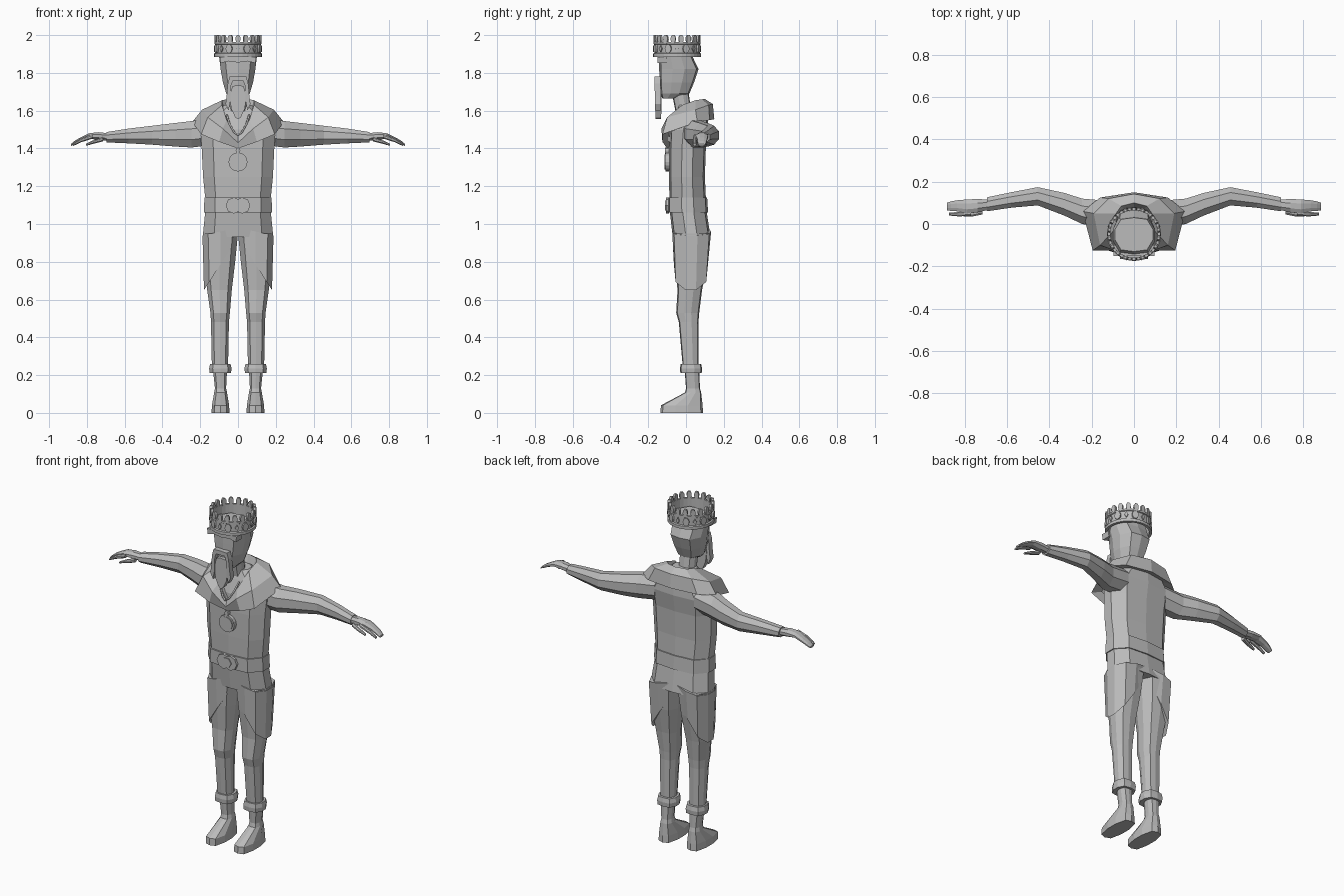
import bpy, bmesh, math
from mathutils import Matrix, Vector

grey = bpy.data.materials.new("plain_grey")
grey.diffuse_color = (0.5, 0.5, 0.5, 1)

# ten-sided body cross-section in unit space
SECTION = [(0, -1), (.68, -.9), (1, -.3), (1, .3), (.68, .9),
           (0, 1), (-.68, .9), (-1, .3), (-1, -.3), (-.68, -.9)]
LIMB = [(math.cos(a * math.pi / 4 + .39) * 1.08, math.sin(a * math.pi / 4 + .39) * 1.08)
        for a in range(8)]


def finish(name, bm, mirror=False):
    bmesh.ops.recalc_face_normals(bm, faces=bm.faces)
    me = bpy.data.meshes.new(name)
    bm.to_mesh(me)
    bm.free()
    me.materials.append(grey)
    ob = bpy.data.objects.new(name, me)
    bpy.context.collection.objects.link(ob)
    if mirror:
        ob.modifiers.new("mirror", 'MIRROR').use_clip = True
    return ob


def skin(bm, rings, closed=True, caps=True):
    rows = [[bm.verts.new(p) for p in r] for r in rings]
    n = len(rows[0])
    for a, b in zip(rows, rows[1:]):
        for i in range(n if closed else n - 1):
            j = (i + 1) % n
            bm.faces.new((a[i], a[j], b[j], b[i]))
    if caps:
        bm.faces.new(rows[0])
        bm.faces.new(rows[-1])


def upright(name, rings, mirror=False, section=SECTION):
    """rings: z, x0, x1, y0, y1 and an optional sideways tilt"""
    bm = bmesh.new()
    out = []
    for z, x0, x1, y0, y1, *t in rings:
        tilt = t[0] if t else 0
        out.append([((x0 + x1) / 2 + u * (x1 - x0) / 2,
                     (y0 + y1) / 2 + v * (y1 - y0) / 2, z - u * tilt) for u, v in section])
    skin(bm, out)
    return finish(name, bm, mirror)


def sideways(name, rings):
    """rings along the arm: x, y0, y1, z0, z1"""
    bm = bmesh.new()
    skin(bm, [[(x, (a + b) / 2 + u * (b - a) / 2, (c + d) / 2 + v * (d - c) / 2)
               for u, v in LIMB] for x, a, b, c, d in rings])
    return finish(name, bm, True)


def plate(name, pts, y0, y1, mirror=False, lean=0, mats=None):
    """xz outline extruded along y, optionally leaning, placed once per matrix"""
    bm = bmesh.new()
    for m in mats or [Matrix()]:
        skin(bm, [[m @ Vector((x, y + lean * (z - pts[0][1]), z)) for x, z in pts]
                  for y in (y0, y1)])
    return finish(name, bm, mirror)


def oval(rx, rz, z, n, x=0):
    return [(x + rx * math.cos(2 * math.pi * i / n), z + rz * math.sin(2 * math.pi * i / n))
            for i in range(n)]


def sym(rings):
    return [(z, -r, r, a, b) for z, r, a, b in rings]


# torso and belt
upright("torso", sym([(.93, .187, -.07, .13), (1.06, .174, -.085, .11), (1.14, .174, -.088, .105),
                      (1.25, .185, -.09, .1), (1.4, .192, -.09, .105), (1.5, .2, -.085, .12),
                      (1.58, .14, -.06, .115), (1.63, .07, -.04, .06)]))
upright("belt", sym([(1.06, .18, -.097, .117), (1.14, .178, -.097, .112)]))
plate("buckle_plate", oval(.043, .043, 1.098, 8, -.022), -.107, -.09, True)
plate("buckle_centre", oval(.033, .03, 1.098, 6), -.112, -.09)

# legs, coat tails, cuffs and boots
upright("leg", [(.95, 0, .186, -.07, .13), (.8, .015, .18, -.06, .113), (.65, .033, .163, -.045, .085),
                (.53, .043, .146, -.052, .07), (.48, .048, .143, -.038, .066),
                (.23, .053, .138, -.016, .066)], True)
upright("coat_tail", [(.96, 0, .188, -.073, .133, .02), (.785, .006, .18, -.064, .116, .135)], True)
upright("trouser_cuff", [(.21, .037, .15, -.03, .083), (.235, .034, .153, -.032, .085),
                         (.26, .04, .148, -.028, .08)], True)
upright("boot", [(0, .045, .14, -.135, .09), (.04, .047, .138, -.133, .088),
                 (.108, .058, .126, -.005, .08), (.13, .063, .122, 0, .074),
                 (.225, .058, .132, -.007, .07)], True)

# arms and hands
sideways("arm", [(.13, -.02, .11, 1.42, 1.56), (.245, 0, .12, 1.405, 1.545), (.33, .04, .147, 1.41, 1.535),
                 (.455, .088, .174, 1.42, 1.52), (.58, .077, .15, 1.427, 1.505),
                 (.695, .06, .126, 1.432, 1.487)])
sideways("hand", [(.68, .068, .115, 1.44, 1.48), (.74, .055, .118, 1.445, 1.486),
                  (.79, .05, .116, 1.452, 1.48), (.835, .06, .112, 1.437, 1.458),
                  (.865, .062, .107, 1.422, 1.44), (.884, .065, .1, 1.413, 1.424)])
sideways("index_finger", [(.77, .038, .062, 1.452, 1.475), (.83, .036, .057, 1.433, 1.453),
                          (.873, .04, .054, 1.413, 1.425)])
sideways("thumb", [(.715, .045, .075, 1.437, 1.46), (.765, .035, .058, 1.425, 1.444),
                   (.805, .035, .05, 1.414, 1.425)])

# draped collar, half of it from front centre to back centre
lower = [(0, -.1, 1.4), (.1, -.125, 1.435), (.195, -.125, 1.475),
         (.243, .06, 1.54), (.16, .125, 1.55), (0, .15, 1.555)]
ridge = [(0, -.115, 1.43), (.08, -.13, 1.505), (.16, -.1, 1.565),
         (.19, .05, 1.605), (.12, .12, 1.63), (0, .142, 1.635)]
upper = [(0, -.106, 1.465), (.06, -.09, 1.55), (.085, -.02, 1.63),
         (.085, .05, 1.655), (.06, .085, 1.66), (0, .1, 1.662)]
inner = [(0, -.08, 1.46), (.045, -.065, 1.53), (.06, -.02, 1.57),
         (.06, .04, 1.58), (.04, .06, 1.58), (0, .07, 1.58)]
under = [(x * .75, y * .75, z + .01) for x, y, z in lower]
bm = bmesh.new()
skin(bm, [under, lower, ridge, upper, inner], closed=False, caps=False)
finish("collar", bm, True)

# necklace and medallion
cu = bpy.data.curves.new("necklace", 'CURVE')
cu.dimensions, cu.bevel_depth, cu.bevel_resolution = '3D', .006, 0
sp = cu.splines.new('POLY')
path = [(-.06, -.075, 1.58), (-.045, -.098, 1.53), (-.02, -.112, 1.485), (0, -.118, 1.47),
        (.02, -.112, 1.485), (.045, -.098, 1.53), (.06, -.075, 1.58)]
sp.points.add(len(path) - 1)
for p, c in zip(sp.points, path):
    p.co = (*c, 1)
cu.materials.append(grey)
bpy.context.collection.objects.link(bpy.data.objects.new("necklace", cu))
plate("medallion", oval(.05, .05, 1.328, 16), -.108, -.085)
plate("medallion_face", oval(.04, .04, 1.328, 16), -.113, -.1)
plate("medallion_link", oval(.012, .018, 1.388, 8), -.11, -.085)

# neck and head
upright("neck", sym([(1.54, .055, -.045, .045), (1.62, .048, -.06, .025), (1.72, .048, -.08, .01)]))
upright("head", sym([(1.665, .04, -.125, -.05), (1.69, .062, -.135, .018), (1.75, .08, -.14, .043),
                     (1.82, .092, -.142, .066), (1.885, .1, -.142, .035), (1.92, .09, -.13, .03)]))
plate("brow", [(0, 1.855), (.05, 1.862), (.092, 1.852), (.097, 1.885), (0, 1.885)], -.152, -.1, True)
plate("moustache", [(0, 1.782), (.044, 1.78), (.054, 1.745), (.06, 1.68), (.066, 1.635),
                    (.05, 1.6), (.04, 1.65), (.036, 1.735), (.028, 1.757), (0, 1.757)],
      -.167, -.135, True, lean=-.02)
plate("beard", [(0, 1.735), (.03, 1.73), (.044, 1.67), (.036, 1.61), (.015, 1.565), (0, 1.555)],
      -.158, -.128, True, lean=.02)

# crown: turned band, rounded prongs and alternating jewels
CY = -.047
profile = [(.112, 1.885), (.127, 1.885), (.127, 1.902), (.12, 1.906), (.12, 1.95),
           (.125, 1.953), (.125, 1.963), (.112, 1.963), (.112, 1.885)]
bm = bmesh.new()
skin(bm, [[(r * math.cos(i * math.pi / 16), CY + r * math.sin(i * math.pi / 16), z)
           for i in range(32)] for r, z in profile], caps=False)
bmesh.ops.remove_doubles(bm, verts=bm.verts, dist=1e-5)
finish("crown_band", bm)


def around(n, offset=0):
    return [Matrix.Translation((0, CY, 0)) @ Matrix.Rotation((i + offset) * 2 * math.pi / n, 4, 'Z')
            for i in range(n)]


plate("crown_prongs", [(-.008, 1.955), (.008, 1.955), (.013, 1.975), (.012, 1.99), (.006, 2),
                       (-.006, 2), (-.012, 1.99), (-.013, 1.975)], -.125, -.111, mats=around(18))
plate("oval_jewels", oval(.018, .024, 1.928, 10), -.128, -.115, mats=around(8, .5))
plate("diamond_jewels", oval(.01, .018, 1.928, 4), -.127, -.115, mats=around(8))
